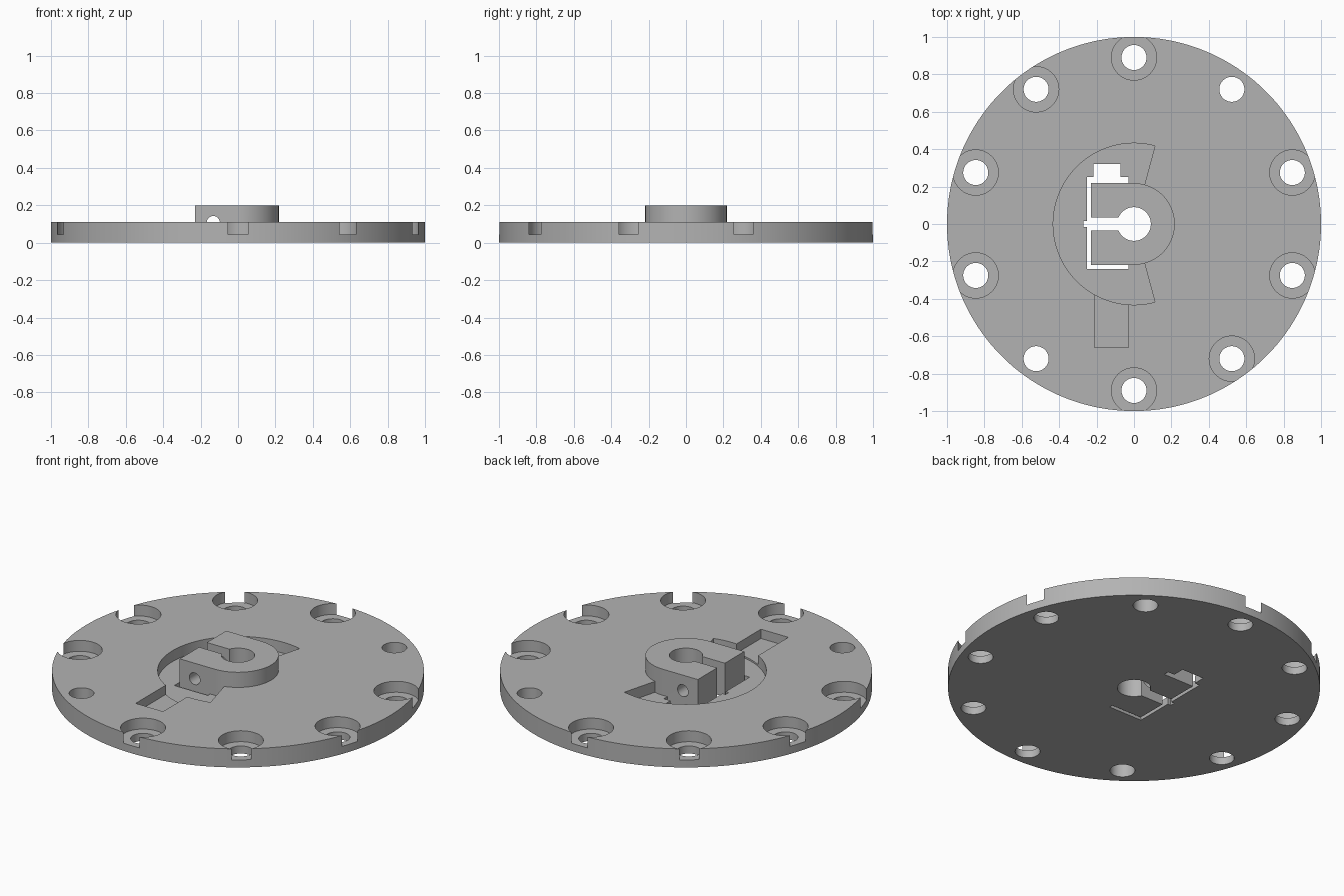
import bpy, bmesh, math

if "Cube" in bpy.data.objects:
    bpy.data.objects.remove(bpy.data.objects["Cube"])

GREY = bpy.data.materials.new("plain_grey")
GREY.diffuse_color = (0.45, 0.45, 0.45, 1)
GREY.use_nodes = True
GREY.node_tree.nodes["Principled BSDF"].inputs["Base Color"].default_value = GREY.diffuse_color

THICK = 0.11      # disc thickness
HUB_TOP = 0.20
FLOOR = 0.045     # recess floor height


def arc(r, a0, a1, n, cx=0.0, cy=0.0):
    return [(cx + r * math.cos(math.radians(a0 + (a1 - a0) * i / n)),
             cy + r * math.sin(math.radians(a0 + (a1 - a0) * i / n))) for i in range(n + 1)]


def circle(r, n, cx=0.0, cy=0.0):
    return arc(r, 0, 360, n, cx, cy)[:-1]


def prism(name, pts, z0, z1):
    """Extrude a counter-clockwise outline from z0 to z1."""
    bm = bmesh.new()
    face = bm.faces.new([bm.verts.new((x, y, z0)) for x, y in pts])
    top = bmesh.ops.extrude_face_region(bm, geom=[face])["geom"]
    bmesh.ops.translate(bm, vec=(0, 0, z1 - z0),
                        verts=[g for g in top if isinstance(g, bmesh.types.BMVert)])
    bmesh.ops.recalc_face_normals(bm, faces=bm.faces)
    mesh = bpy.data.meshes.new(name)
    bm.to_mesh(mesh)
    bm.free()
    ob = bpy.data.objects.new(name, mesh)
    mesh.materials.append(GREY)
    bpy.context.collection.objects.link(ob)
    return ob


def box(name, x0, x1, y0, y1, z0, z1):
    return prism(name, [(x0, y0), (x1, y0), (x1, y1), (x0, y1)], z0, z1)


def combine(target, tool, operation="DIFFERENCE"):
    """Apply a boolean and discard the tool."""
    mod = target.modifiers.new("bool", "BOOLEAN")
    mod.operation, mod.solver, mod.object = operation, "EXACT", tool
    bpy.context.view_layer.objects.active = target
    bpy.ops.object.modifier_apply(modifier=mod.name)
    bpy.data.objects.remove(tool)


# Disc
disc = prism("clamping_disc", circle(1.0, 180), 0, THICK)

# Ten rim holes, eight of them counterbored through the edge
for i in range(10):
    a = math.radians(90 + 36 * i)
    x, y = 0.89 * math.cos(a), 0.89 * math.sin(a)
    combine(disc, prism("hole", circle(0.067, 40, x, y), -0.1, 0.3))
    if i not in (4, 9):
        combine(disc, prism("counterbore", circle(0.121, 56, x, y), FLOOR, 0.3))

# Sector recess around the hub, and the screw channel leading into it
combine(disc, prism("recess", [(0, 0)] + arc(0.432, 75, 285, 90), FLOOR, 0.3))
combine(disc, box("channel", -0.21, -0.03, -0.66, -0.3, 0.055, 0.3))

# Through gap around the jaws, nut pocket and small relief notch
combine(disc, box("jaw_gap", -0.25, -0.03, -0.24, 0.25, -0.1, 0.3))
combine(disc, box("nut_pocket", -0.217, -0.073, 0.15, 0.32, -0.1, 0.3))
combine(disc, box("relief_notch", -0.27, -0.2, -0.015, 0.015, -0.1, 0.3))

# Hub with square clamping jaws
hub = prism("hub", [(-0.23, 0.218), (-0.23, -0.218)] + arc(0.218, -90, 90, 64), 0, HUB_TOP)
combine(disc, hub, "UNION")

# Shaft bore, split between the jaws, and clamp screw hole
combine(disc, prism("bore", circle(0.09, 56), -0.1, 0.4))
combine(disc, box("split", -0.24, -0.03, -0.036, 0.036, -0.1, 0.4))
screw = prism("screw_hole", circle(0.035, 32), -0.23, 0.23)
screw.rotation_euler = (math.pi / 2, 0, 0)
screw.location = (-0.132, 0, 0.108)
bpy.context.view_layer.update()
combine(disc, screw)

# Smooth round walls, keep crisp edges
bpy.ops.object.select_all(action="DESELECT")
disc.select_set(True)
bpy.context.view_layer.objects.active = disc
bpy.ops.object.shade_smooth_by_angle(angle=math.radians(30))
